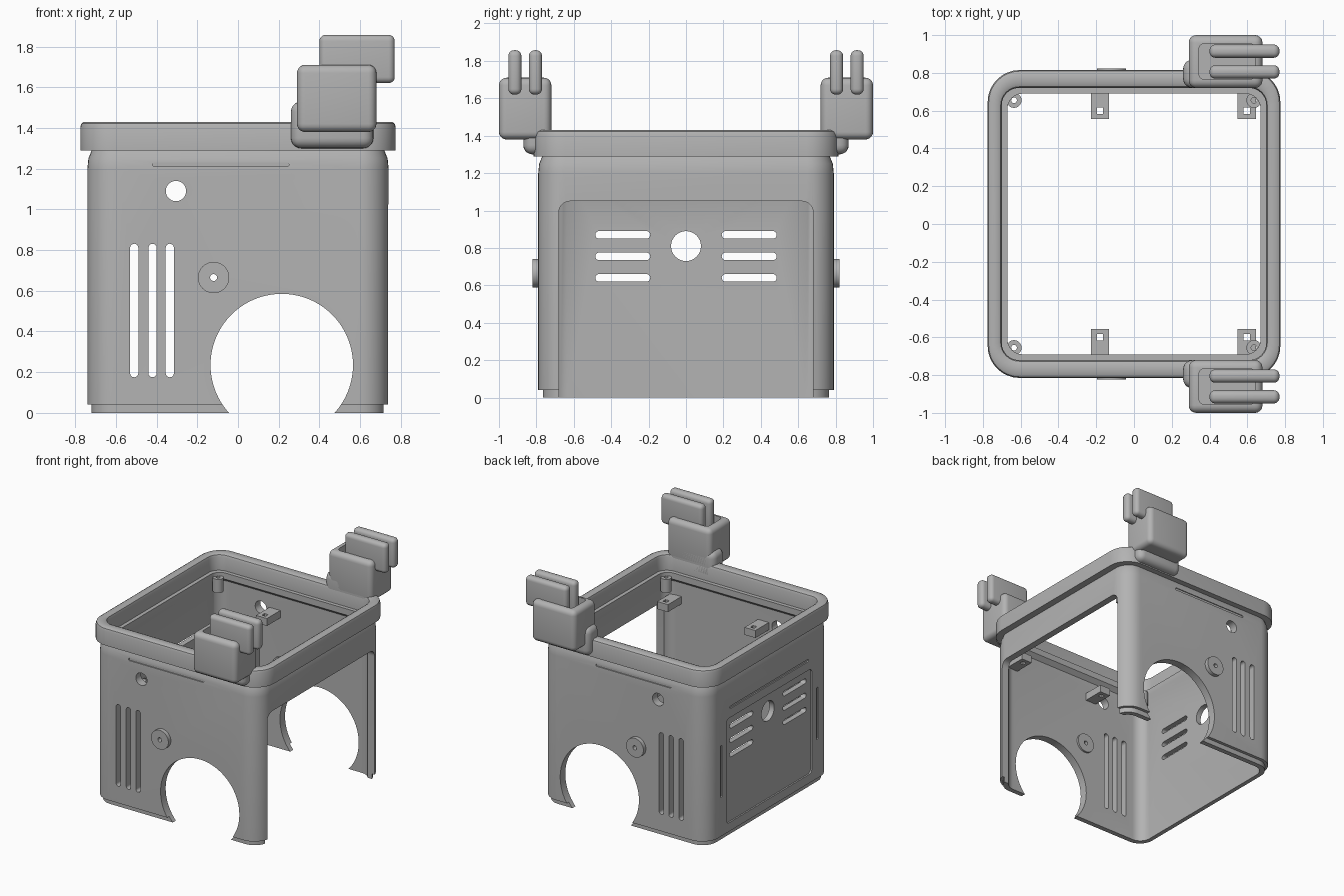
import bpy
import bmesh
from math import cos, sin, pi, radians

if "Cube" in bpy.data.objects:
    bpy.data.objects.remove(bpy.data.objects["Cube"], do_unlink=True)

grey = bpy.data.materials.new("plain grey")
grey.use_nodes = True
grey.diffuse_color = (0.45, 0.45, 0.45, 1)
grey.node_tree.nodes["Principled BSDF"].inputs["Base Color"].default_value = (0.45, 0.45, 0.45, 1)


def rounded(hw, hh, r, n=8):
    """Outline of a rounded rectangle; r = hw = hh gives a circle."""
    pts = []
    for k, (sx, sy) in enumerate(((1, 1), (-1, 1), (-1, -1), (1, -1))):
        for i in range(n + 1):
            a = (k + i / n) * pi / 2
            pts.append((sx * (hw - r) + r * cos(a), sy * (hh - r) + r * sin(a)))
    return pts


def loft(name, rings, closed=False):
    """Skin equal rings of points; closed joins the last ring to the first."""
    bm = bmesh.new()
    loops = [[bm.verts.new(p) for p in ring] for ring in rings]
    pairs = list(zip(loops, loops[1:]))
    if closed:
        pairs.append((loops[-1], loops[0]))
    else:
        bm.faces.new(loops[0])
        bm.faces.new(loops[-1])
    for a, b in pairs:
        for i in range(len(a)):
            j = (i + 1) % len(a)
            bm.faces.new((a[i], a[j], b[j], b[i]))
    bmesh.ops.remove_doubles(bm, verts=bm.verts, dist=0.0001)
    bmesh.ops.recalc_face_normals(bm, faces=bm.faces)
    mesh = bpy.data.meshes.new(name)
    bm.to_mesh(mesh)
    bm.free()
    mesh.materials.append(grey)
    ob = bpy.data.objects.new(name, mesh)
    bpy.context.collection.objects.link(ob)
    return ob


def prism(name, axis, u, v, hw, hh, r, lo, hi, n=8):
    """Rounded bar along an axis, centred at (u, v) on the other two."""
    place = {"x": lambda a, b, t: (t, a, b),
             "y": lambda a, b, t: (a, t, b),
             "z": lambda a, b, t: (a, b, t)}[axis]
    outline = rounded(hw, hh, r, n)
    return loft(name, [[place(u + a, v + b, t) for a, b in outline] for t in (lo, hi)])


def frame(name, profile):
    """Hollow rounded-rectangle wall from (half x, half y, radius, z) steps."""
    return loft(name, [[(a, b, z) for a, b in rounded(hx, hy, r)]
                       for hx, hy, r, z in profile], closed=True)


def box(name, x, y, z, bevel):
    """Soft-edged box from three (low, high) ranges."""
    bm = bmesh.new()
    bmesh.ops.create_cube(bm, size=1)
    for vert in bm.verts:
        vert.co = [lo + (c + 0.5) * (hi - lo) for c, (lo, hi) in zip(vert.co, (x, y, z))]
    bmesh.ops.bevel(bm, geom=bm.edges[:], offset=bevel, segments=5, profile=0.5,
                    affect='EDGES')
    mesh = bpy.data.meshes.new(name)
    bm.to_mesh(mesh)
    bm.free()
    mesh.materials.append(grey)
    ob = bpy.data.objects.new(name, mesh)
    bpy.context.collection.objects.link(ob)
    return ob


def cut(ob, cutters):
    for c in cutters:
        c.hide_render = True
        mod = ob.modifiers.new("cut", 'BOOLEAN')
        mod.operation = 'DIFFERENCE'
        mod.solver = 'EXACT'
        mod.object = c
    bpy.context.view_layer.update()
    dg = bpy.context.evaluated_depsgraph_get()
    mesh = bpy.data.meshes.new_from_object(ob.evaluated_get(dg))
    ob.modifiers.clear()
    ob.data = mesh
    for c in cutters:
        bpy.data.objects.remove(c, do_unlink=True)


parts = []

# Housing with a stepped foot, softened shoulder and inner ledge
shell = frame("housing", [
    (.72, .765, .12, 0), (.72, .765, .12, .04), (.74, .79, .14, .04),
    (.74, .79, .14, 1.2), (.735, .785, .135, 1.25), (.715, .765, .12, 1.3),
    (.67, .69, .08, 1.3), (.67, .69, .08, 1.25), (.685, .725, .09, 1.22),
    (.685, .725, .09, 0)])
holes = []
# Wheel arch, round port and boss hole through front and back
for x, z, r, n in ((.215, .235, .35, 20), (-.305, 1.09, .05, 8), (-.12, .665, .017, 6)):
    holes.append(prism("port_cutter", "y", x, z, r, r, r, -1.1, 1.1, n))
# Upright vents
for x in (-.51, -.42, -.335):
    holes.append(prism("vent_cutter", "y", x, .503, .02, .328, .02, -1.1, 1.1))
# Wide doorway on one side
holes.append(prism("door_cutter", "x", 0, .425, .68, .625, .06, .6, .9))
# Recessed panel with port and vents on the other side
holes.append(prism("panel_cutter", "x", 0, .53, .54, .42, .03, -.9, -.728))
holes.append(prism("panel_port_cutter", "x", 0, .81, .08, .08, .08, -.9, -.6))
for s in (1, -1):
    for z in (.87, .755, .64):
        holes.append(prism("side_vent_cutter", "x", s * .338, z, .147, .02, .02, -.9, -.6))
    # Shallow grooves
    holes.append(prism("edge_groove", "x", s * .61, .56, .01, .21, .01, -.9, -.73))
    holes.append(prism("top_groove", "y", -.085, 1.22, .335, .01, .01,
                       *sorted((s * .78, s * .9))))
holes.append(prism("panel_groove", "x", 0, 1.03, .5, .01, .01, -.9, -.73))
cut(shell, holes)
parts.append(shell)

# Rim around the top
parts.append(frame("rim", [
    (.775, .815, .17, 1.29), (.775, .815, .17, 1.405), (.769, .809, .164, 1.422),
    (.755, .795, .15, 1.43), (.72, .745, .115, 1.43), (.706, .727, .1, 1.422),
    (.7, .72, .09, 1.405), (.7, .72, .09, 1.29)]))

for s, side in ((-1, "front"), (1, "back")):
    def span(a, b):
        return sorted((s * a, s * b))

    # Round boss on the wall
    boss = prism(side + "_boss", "y", -.12, .665, .077, .077, .077, *span(.71, .822))
    cut(boss, [prism("boss_cutter", "y", -.12, .665, .017, .017, .017, *span(.6, .9), 6)])
    parts.append(boss)

    # Inner brackets with square holes
    for x in (-.18, .597):
        bracket = prism(side + "_bracket", "z", x, s * .645, .048, .09, .001, 1.05, 1.11, 1)
        cut(bracket, [prism("bracket_cutter", "z", x, s * .6, .017, .017, .001, 1, 1.2, 1)])
        parts.append(bracket)

    # Screw posts in the corners
    for x in (-.635, .635):
        post = prism(side + "_post", "z", x, s * .655, .04, .04, .04, 1.16, 1.27)
        cut(post, [prism("post_cutter", "z", x, s * .655, .015, .015, .015, 1.1, 1.3, 6)])
        parts.append(post)

    # Clip: foot, hollow pocket and two blades
    parts.append(box(side + "_clip_foot", (.26, .665), span(.72, .87), (1.3, 1.53), .05))
    pocket = box(side + "_clip_pocket", (.29, .68), span(.72, 1), (1.38, 1.71), .04)
    cut(pocket, [prism("pocket_cutter", "z", .492, s * .86, .148, .095, .03, 1.58, 1.8)])
    parts.append(pocket)
    for y in (.805, .915):
        parts.append(box(side + "_clip_blade", (.4, .77), span(y - .035, y + .035),
                         (1.62, 1.857), .03))

# Smooth curved faces, keep crisp edges
bpy.ops.object.select_all(action='DESELECT')
for ob in parts:
    ob.select_set(True)
bpy.context.view_layer.objects.active = shell
bpy.ops.object.shade_smooth_by_angle(angle=radians(35))
